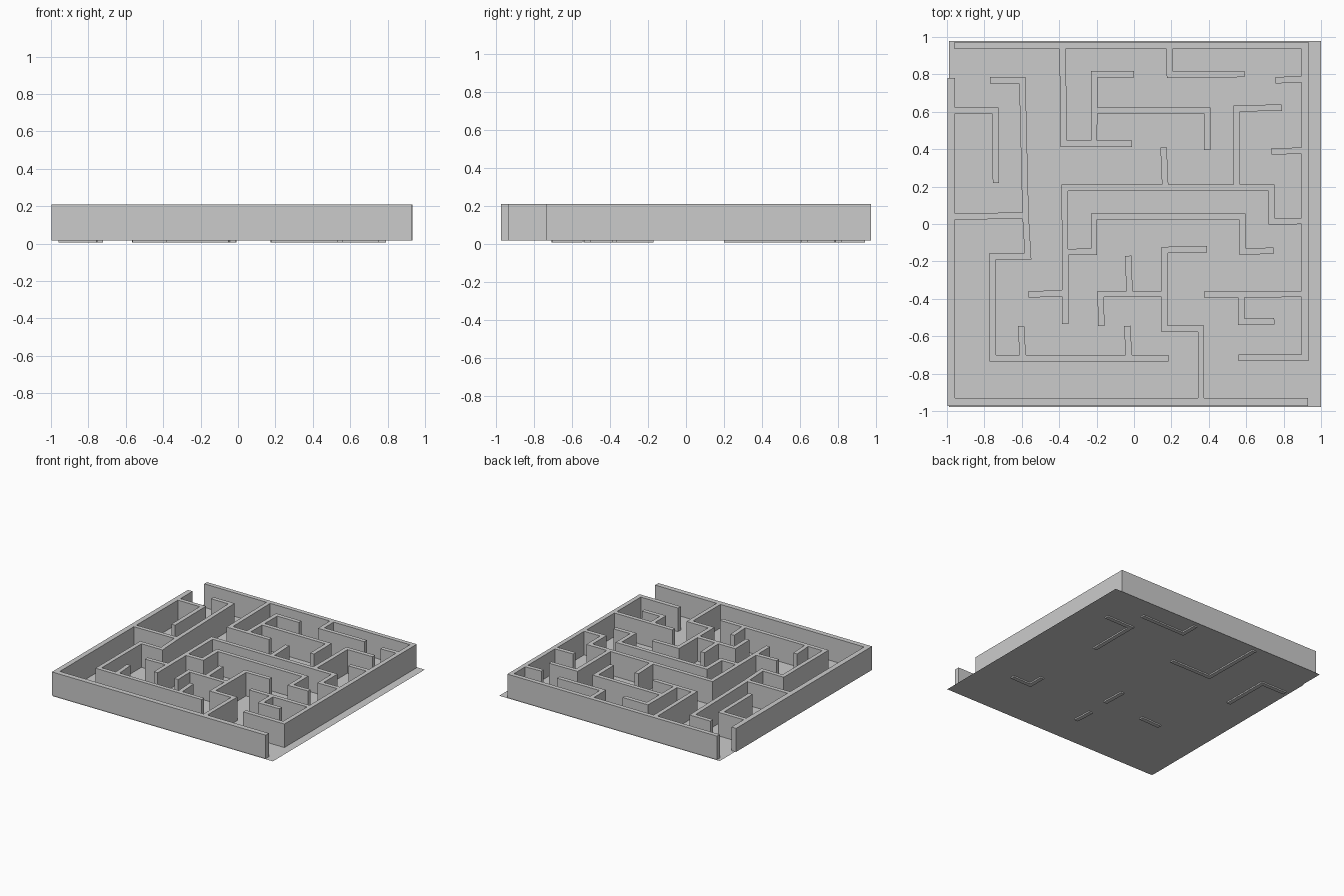
import bpy, bmesh
from mathutils import Vector

if "Cube" in bpy.data.objects:
    bpy.data.objects.remove(bpy.data.objects["Cube"])

FLOOR_Z, TOP_Z = 0.018, 0.21
LOW = 0.007  # base height of walls that poke slightly through the floor


def wall(name, pts, base=FLOOR_Z, width=0.034):
    """Extrude a mitred centreline into a solid wall."""
    p = [Vector(q) for q in pts]
    left, right = [], []
    for i, q in enumerate(p):
        dirs = []
        if i > 0:
            dirs.append((q - p[i - 1]).normalized())
        if i < len(p) - 1:
            dirs.append((p[i + 1] - q).normalized())
        normals = [Vector((-d.y, d.x)) for d in dirs]
        m = sum(normals, Vector((0, 0))).normalized()
        m *= width / 2 / m.dot(normals[0])
        left.append(q + m)
        right.append(q - m)
    bm = bmesh.new()
    rows = [[bm.verts.new((a.x, a.y, z)) for a, z in
             ((l, base), (r, base), (r, TOP_Z), (l, TOP_Z))]
            for l, r in zip(left, right)]
    for a, b in zip(rows, rows[1:]):
        for k in range(4):
            n = (k + 1) % 4
            bm.faces.new((a[k], a[n], b[n], b[k]))
    bm.faces.new(rows[0])
    bm.faces.new(rows[-1])
    bmesh.ops.recalc_face_normals(bm, faces=bm.faces)
    me = bpy.data.meshes.new(name)
    bm.to_mesh(me)
    bm.free()
    bpy.context.collection.objects.link(bpy.data.objects.new(name, me))


# Floor sheet
bpy.ops.mesh.primitive_plane_add(size=2, location=(0.005, 0, FLOOR_Z))
floor = bpy.context.object
floor.name = "floor"
floor.scale = (0.995, 0.979, 1)

# Outer walls, open at two opposite corners
wall("outer_wall_left_front", [(-0.977, 0.78), (-0.977, -0.951), (0.93, -0.951)], width=0.042)
wall("outer_wall_back_right", [(-0.96, 0.954), (0.914, 0.954), (0.914, -0.715), (0.56, -0.715)], width=0.036)

# Left side passages
wall("left_hook", [(-0.96, 0.607), (-0.742, 0.607), (-0.738, 0.22)], LOW)
wall("left_spine", [(-0.77, 0.768), (-0.597, 0.768), (-0.58, 0.05), (-0.567, -0.172),
                    (-0.756, -0.172), (-0.756, -0.717), (0.185, -0.717)])
wall("left_crossbar", [(-0.96, 0.04), (-0.59, 0.045)])
wall("front_stub_left", [(-0.604, -0.545), (-0.595, -0.705)])
wall("front_stub_middle", [(-0.037, -0.545), (-0.027, -0.705)], LOW)

# Back passages
wall("back_hook_left", [(-0.382, 0.94), (-0.375, 0.429), (-0.01, 0.429)], LOW)
wall("back_bracket", [(-0.214, 0.44), (-0.212, 0.80), (0.0, 0.80)])
wall("back_bracket_arm", [(-0.2, 0.607), (0.391, 0.607), (0.392, 0.395)])
wall("back_hook_right", [(0.19, 0.94), (0.192, 0.798), (0.59, 0.802)], LOW)
wall("right_hook", [(0.79, 0.622), (0.55, 0.618), (0.55, 0.2)], LOW)
wall("right_stub_upper", [(0.757, 0.768), (0.9, 0.775)])
wall("right_stub_lower", [(0.735, 0.388), (0.9, 0.392)])

# Central passages
wall("centre_main", [(-0.367, -0.535), (-0.37, 0.194), (0.735, 0.194), (0.735, 0.014), (0.9, 0.016)])
wall("centre_stub", [(0.158, 0.41), (0.167, 0.2)])
wall("centre_left_arm", [(-0.565, -0.377), (-0.38, -0.37)], LOW)
wall("centre_inner", [(-0.355, -0.15), (-0.214, -0.148), (-0.214, 0.04), (0.578, 0.04),
                      (0.578, -0.147), (0.745, -0.143)])

# Front passages
wall("front_bracket", [(0.39, -0.135), (0.165, -0.139), (0.163, -0.56), (0.358, -0.56), (0.358, -0.935)])
wall("front_crossbar", [(0.15, -0.374), (-0.178, -0.374), (-0.175, -0.545)])
wall("front_crossbar_stub", [(-0.031, -0.17), (-0.024, -0.365)], LOW)
wall("right_crossbar", [(0.375, -0.377), (0.9, -0.374)])
wall("right_crossbar_hook", [(0.573, -0.385), (0.573, -0.522), (0.75, -0.519)], LOW)
